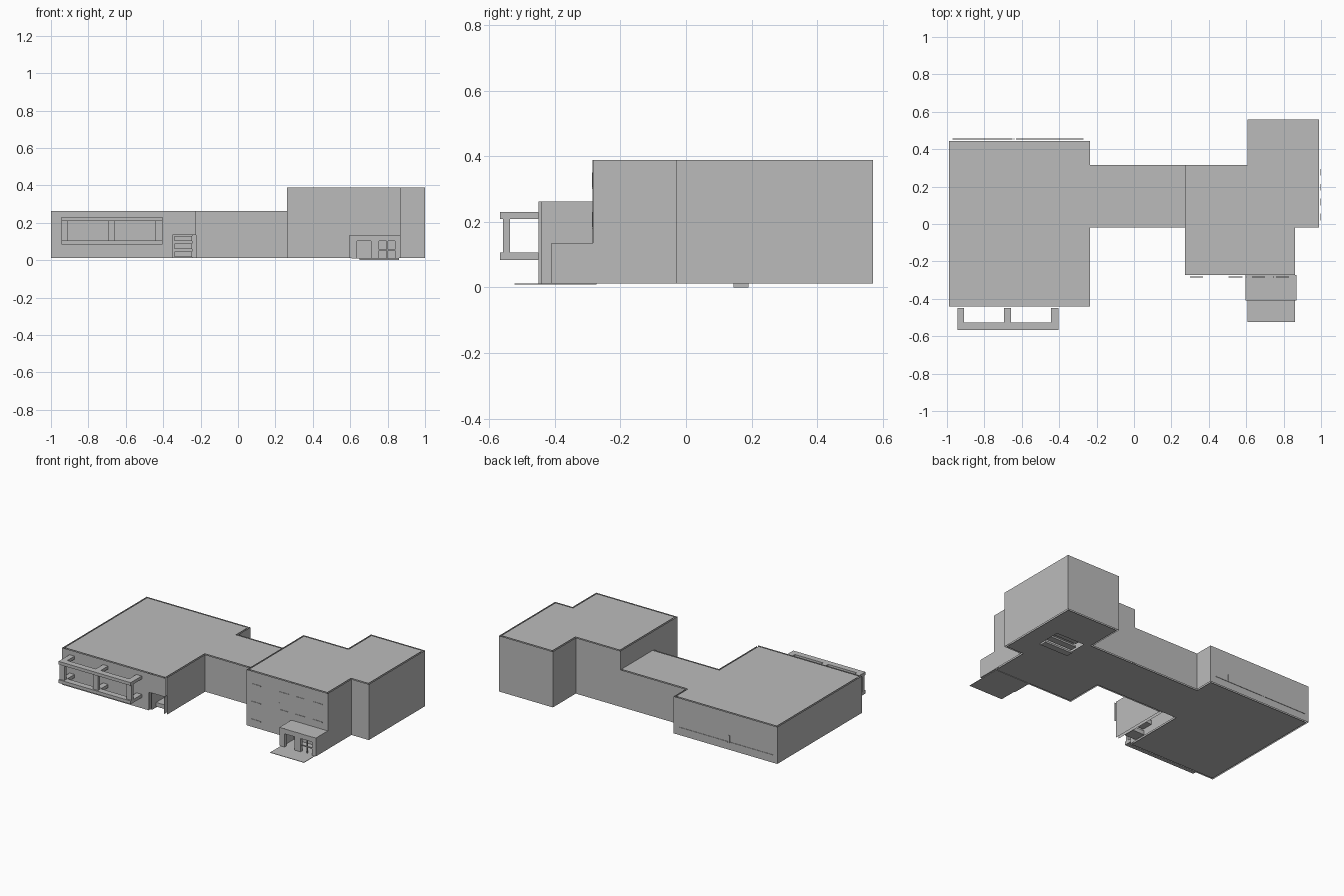
import bpy
import bmesh

cube = bpy.data.objects.get("Cube")
if cube:
    bpy.data.objects.remove(cube, do_unlink=True)

grey = bpy.data.materials.new("plain grey")
grey.use_nodes = True
GREY = (0.5, 0.5, 0.5, 1)
grey.diffuse_color = GREY
grey.node_tree.nodes["Principled BSDF"].inputs["Base Color"].default_value = GREY

BASE, LOW, HIGH, PORCH = 0.012, 0.262, 0.389, 0.136


def finish(name, bm):
    mesh = bpy.data.meshes.new(name)
    bm.to_mesh(mesh)
    bm.free()
    mesh.materials.append(grey)
    ob = bpy.data.objects.new(name, mesh)
    bpy.context.scene.collection.objects.link(ob)
    return ob


def boxes(name, *spans):
    """Joined boxes, each given as (x0, x1), (y0, y1), (z0, z1)."""
    bm = bmesh.new()
    for span in spans:
        for v in bmesh.ops.create_cube(bm, size=1)["verts"]:
            v.co = [lo + (c + 0.5) * (hi - lo) for c, (lo, hi) in zip(v.co, span)]
    return finish(name, bm)


def sheet(name, z, outlines, up=True):
    """Flat horizontal faces from outlines."""
    bm = bmesh.new()
    for pts in outlines:
        face = bm.faces.new([bm.verts.new((x, y, z)) for x, y in pts])
        face.normal_update()
        if (face.normal.z > 0) != up:
            face.normal_flip()
    return finish(name, bm)


def rect(x0, x1, y0, y1):
    return [(x0, y0), (x1, y0), (x1, y1), (x0, y1)]


def wall(name, path, z0, z1, closed=False):
    """Double-skinned wall along a path, without top and bottom caps."""
    bm = bmesh.new()
    cols = [(bm.verts.new((x, y, z0)), bm.verts.new((x, y, z1))) for x, y in path]
    pairs = list(zip(cols, cols[1:]))
    if closed:
        pairs.append((cols[-1], cols[0]))
    for a, b in pairs:
        bm.faces.new((a[0], b[0], b[1], a[1]))
    ob = finish(name, bm)
    mod = ob.modifiers.new("thickness", "SOLIDIFY")
    mod.thickness, mod.offset = 0.02, 0
    mod.use_even_offset, mod.use_rim = True, False
    return ob


# Footprint lines shared by walls, roofs and floors
W, WE, E = -0.99, -0.235, 0.99
F, B, LF, LB = -0.44, 0.443, -0.02, 0.315
TX, PX, PE, TF, TB = 0.273, 0.607, 0.86, -0.273, 0.56
SX = -0.35

# Low wing and link
link_front = [(TX, LF), (WE, LF), (WE, F)]
wing_ring = [(SX, F), (W, F), (W, B), (WE, B), (WE, LB), (TX, LB)]
wall("link_front_wall", link_front, BASE, LOW)
wall("wing_wall", wing_ring, BASE, LOW)
wall("stair_lintel", [(SX, F), (WE + 0.01, F)], 0.135, LOW)
wall("stair_inner_wall", [(SX, F), (SX, LF)], BASE, LOW)
sheet("wing_roof", LOW, [link_front + [(W, F)] + wing_ring[2:]])
sheet("wing_floor", BASE, [[(TX, LF), (SX, LF)] + wing_ring], up=False)

# Tall block
tall = [(TX, TF), (PE, TF), (PE, LF), (E, LF), (E, TB), (PX, TB), (PX, LB), (TX, LB)]
wall("tall_wall", tall, BASE, HIGH, closed=True)
sheet("tall_roof", HIGH, [tall])
HX, HF, HB = 0.65, 0.13, 0.30
sheet("tall_floor", BASE, [
    rect(TX, PE, TF, LF), rect(TX, HX, LF, LB), rect(PX, HX, LB, TB),
    rect(HX, E, LF, HF), rect(HX, E, HB, TB), rect(PE, E, HF, HB)], up=False)

# Stairs above the floor opening and in the wing corner
boxes("inner_stairs", *[((HX, PE), (0.145 + 0.04 * i, 0.19 + 0.04 * i),
                         (0.024 * i, 0.012 + 0.024 * i)) for i in range(4)])
boxes("corner_stairs", *[((SX + 0.01, WE - 0.01), (F + 0.05 + 0.07 * i, F + 0.13 + 0.07 * i),
                          (0.018 + 0.042 * i, 0.046 + 0.042 * i)) for i in range(3)])

# Entrance porch with terrace
PF = -0.4
px0, px1 = PX - 0.01, PE + 0.01
front = (PF - 0.01, PF + 0.01)
boxes("porch_front",
      ((px0, 0.635), front, (BASE, PORCH)), ((0.71, 0.755), front, (BASE, PORCH)),
      ((0.84, px1), front, (BASE, PORCH)), ((px0, px1), front, (0.102, PORCH - 0.001)))
boxes("porch_sides", *[((x - 0.01, x + 0.01), (PF, TF), (BASE, PORCH)) for x in (PX, PE)])
boxes("porch_window_bars",
      ((0.795, 0.801), (PF - 0.004, PF + 0.004), (BASE, 0.102)),
      ((0.755, 0.84), (PF - 0.004, PF + 0.004), (0.052, 0.058)))
sheet("porch_roof", PORCH, [rect(PX, PE, PF, TF)])
boxes("terrace", ((PX, PE), (-0.523, TF), (BASE - 0.003, BASE)))

# Balcony frame: rails, arms to the wall, posts
bx0, bx1 = -0.945, -0.405
arm_x = [(-0.945, -0.908), (-0.695, -0.657), (-0.445, -0.405)]
parts = []
for z in ((0.084, 0.106), (0.209, 0.23)):
    parts.append(((bx0, bx1), (-0.568, -0.527), z))
    parts += [(x, (-0.527, F - 0.01), z) for x in arm_x]
parts += [(x, (-0.558, -0.537), (0.106, 0.209)) for x in arm_x]
boxes("balcony_frame", *parts)

# Window trims: a sill and one jamb for each window
levels = [0.06, 0.18, 0.30]
front_y = (TF - 0.013, TF - 0.009)
side_x = (E + 0.008, E + 0.01)
trims = []
for z in levels:
    for x in (0.30, 0.51, 0.63, 0.76):
        if z > PORCH or x < PX:
            trims.append(((x, x + 0.07), front_y, (z, z + 0.006)))
    trims.append(((0.505, 0.51), front_y, (z, z + 0.05)))
    for y in (0.02, 0.10, 0.18, 0.26):
        trims.append((side_x, (y, y + 0.035), (z, z + 0.006)))
        trims.append((side_x, (y, y + 0.005), (z, z + 0.05)))
boxes("tall_window_trims", *trims)
back_y = (B + 0.009, B + 0.013)
boxes("wing_window_trims",
      ((-0.97, -0.65), back_y, (0.06, 0.066)), ((-0.63, -0.27), back_y, (0.06, 0.066)),
      ((-0.645, -0.638), back_y, (0.06, 0.11)), ((-0.37, -0.363), back_y, (0.06, 0.11)))

# Upright joint strips on the tall front
boxes("front_joints", *[((x, x + 0.005), (TF - 0.012, TF - 0.009), (BASE, HIGH))
                        for x in (0.597, 0.744)])
